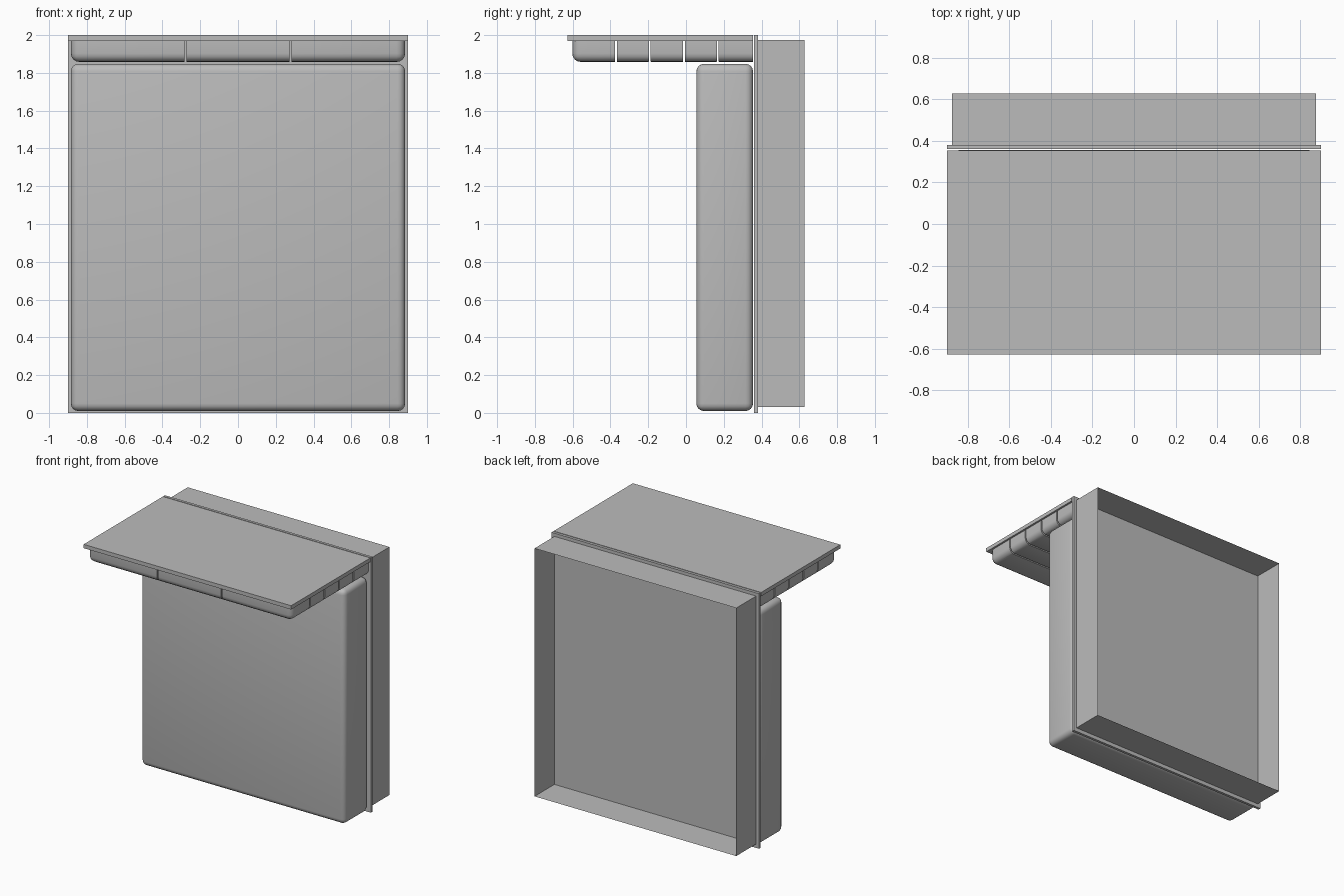
import bpy, bmesh
from mathutils import Vector

if "Cube" in bpy.data.objects:
    bpy.data.objects.remove(bpy.data.objects["Cube"])

grey = bpy.data.materials.new("plain grey")
grey.diffuse_color = (0.5, 0.5, 0.5, 1)
grey.use_nodes = True
grey.node_tree.nodes["Principled BSDF"].inputs["Base Color"].default_value = grey.diffuse_color


def finish(name, bm, smooth=False):
    bmesh.ops.recalc_face_normals(bm, faces=bm.faces)
    me = bpy.data.meshes.new(name)
    bm.to_mesh(me)
    bm.free()
    me.materials.append(grey)
    ob = bpy.data.objects.new(name, me)
    bpy.context.collection.objects.link(ob)
    if smooth:
        bpy.ops.object.select_all(action='DESELECT')
        ob.select_set(True)
        bpy.context.view_layer.objects.active = ob
        bpy.ops.object.shade_smooth_by_angle(angle=0.6)
    return ob


def box(lo, hi):
    bm = bmesh.new()
    bmesh.ops.create_cube(bm, size=1)
    lo, hi = Vector(lo), Vector(hi)
    for v in bm.verts:
        v.co = Vector(((lo[i] + hi[i]) / 2 + v.co[i] * (hi[i] - lo[i]) for i in range(3)))
    return bm


def bevel(bm, edges, r, seg):
    bmesh.ops.bevel(bm, geom=edges, offset=r, segments=seg, profile=0.5,
                    affect='EDGES', clamp_overlap=True)


# Flat boards: overhanging top and upright back
finish("top_board", box((-0.9, -0.627, 1.97), (0.9, 0.354, 2.0)))
finish("back_board", box((-0.9, 0.36, 0), (0.9, 0.381, 2.0)))

# Large rounded block in front of the back board
bm = box((-0.885, 0.055, 0.01), (0.885, 0.355, 1.848))
bevel(bm, bm.edges[:], 0.04, 4)
finish("main_block", bm, True)

# Open tray behind the back board, made of thin sheets
bm = box((-0.875, 0.381, 0.03), (0.875, 0.627, 1.975))
back = [f for f in bm.faces if f.calc_center_median().y > 0.62]
bmesh.ops.delete(bm, geom=back, context='FACES_ONLY')
finish("rear_tray", bm)

# Rounded slab under the top board, split into a grid of pads
X = [-0.885, -0.278, 0.278, 0.885]
Y = [-0.602, -0.371, -0.192, -0.011, 0.168, 0.354]
GAP = 0.005
for i in range(3):
    for j in range(5):
        bm = box((X[0], Y[0], 1.858), (X[-1], Y[-1], 1.97))
        outer = []
        for e in bm.edges:
            m = (e.verts[0].co + e.verts[1].co) / 2
            front, rear = m.y < -0.55, m.y > 0.3
            low, high = m.z < 1.87, m.z > 1.96
            if not rear and not high and (low or front):
                outer.append(e)
        bevel(bm, outer, 0.045, 4)
        cuts = []
        if i > 0:
            cuts.append((0, X[i] + GAP, -1))
        if i < 2:
            cuts.append((0, X[i + 1] - GAP, 1))
        if j > 0:
            cuts.append((1, Y[j] + GAP, -1))
        if j < 4:
            cuts.append((1, Y[j + 1] - GAP, 1))
        for axis, pos, sign in cuts:
            co, no = Vector(), Vector()
            co[axis], no[axis] = pos, sign
            r = bmesh.ops.bisect_plane(bm, geom=bm.verts[:] + bm.edges[:] + bm.faces[:],
                                       plane_co=co, plane_no=no, clear_outer=True)
            rim = [e for e in r['geom_cut'] if isinstance(e, bmesh.types.BMEdge)]
            bmesh.ops.holes_fill(bm, edges=rim, sides=0)
        # Soften the lower rims along the grooves
        rims = [e for e in bm.edges if all(v.co.z < 1.86 for v in e.verts)
                and any(all(abs(v.co[a] - p) < 1e-4 for v in e.verts) for a, p, s in cuts)]
        bevel(bm, rims, 0.008, 2)
        finish(f"top_pad_{i}_{j}", bm, True)
